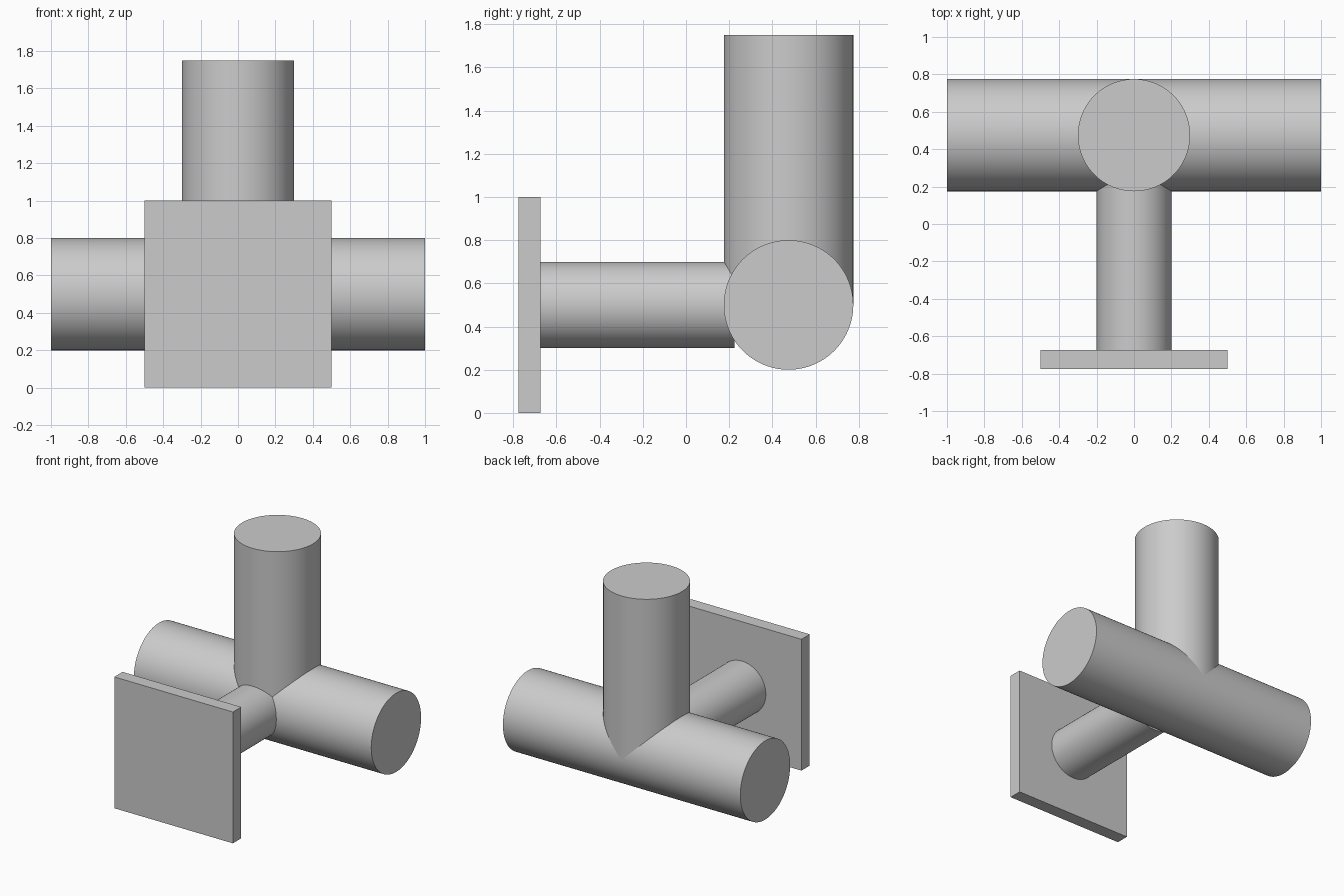
import bpy
from math import pi, radians

cube = bpy.data.objects.get("Cube")
if cube:
    bpy.data.objects.remove(cube, do_unlink=True)

GREY = (0.6, 0.6, 0.6, 1.0)
grey = bpy.data.materials.new("light grey")
grey.use_nodes = True
grey.diffuse_color = GREY
grey.node_tree.nodes["Principled BSDF"].inputs["Base Color"].default_value = GREY

AXIS_Y = 0.475   # line shared by the main and upright pipes
AXIS_Z = 0.5


def finish(name):
    obj = bpy.context.object
    obj.name = name
    obj.data.materials.append(grey)
    return obj


def pipe(name, radius, length, centre, rotation=(0, 0, 0)):
    bpy.ops.mesh.primitive_cylinder_add(
        vertices=96, radius=radius, depth=length, location=centre, rotation=rotation)
    obj = finish(name)
    bpy.ops.object.shade_smooth_by_angle(angle=radians(30))
    return obj


# Main horizontal pipe, running left to right
pipe("main_pipe", 0.3, 2.0, (0, AXIS_Y, AXIS_Z), (0, pi / 2, 0))

# Upright pipe, rising from the middle of the main pipe
pipe("upright_pipe", 0.3, 1.25, (0, AXIS_Y, AXIS_Z + 0.625))

# Thinner branch, reaching forward to the plate
pipe("branch_pipe", 0.2, 0.9, (0, -0.225, AXIS_Z), (pi / 2, 0, 0))

# Square plate at the front
bpy.ops.mesh.primitive_cube_add(size=1, location=(0, -0.725, AXIS_Z))
plate = finish("front_plate")
plate.scale = (1.0, 0.1, 1.0)
bpy.ops.object.transform_apply(location=False, rotation=False, scale=True)
